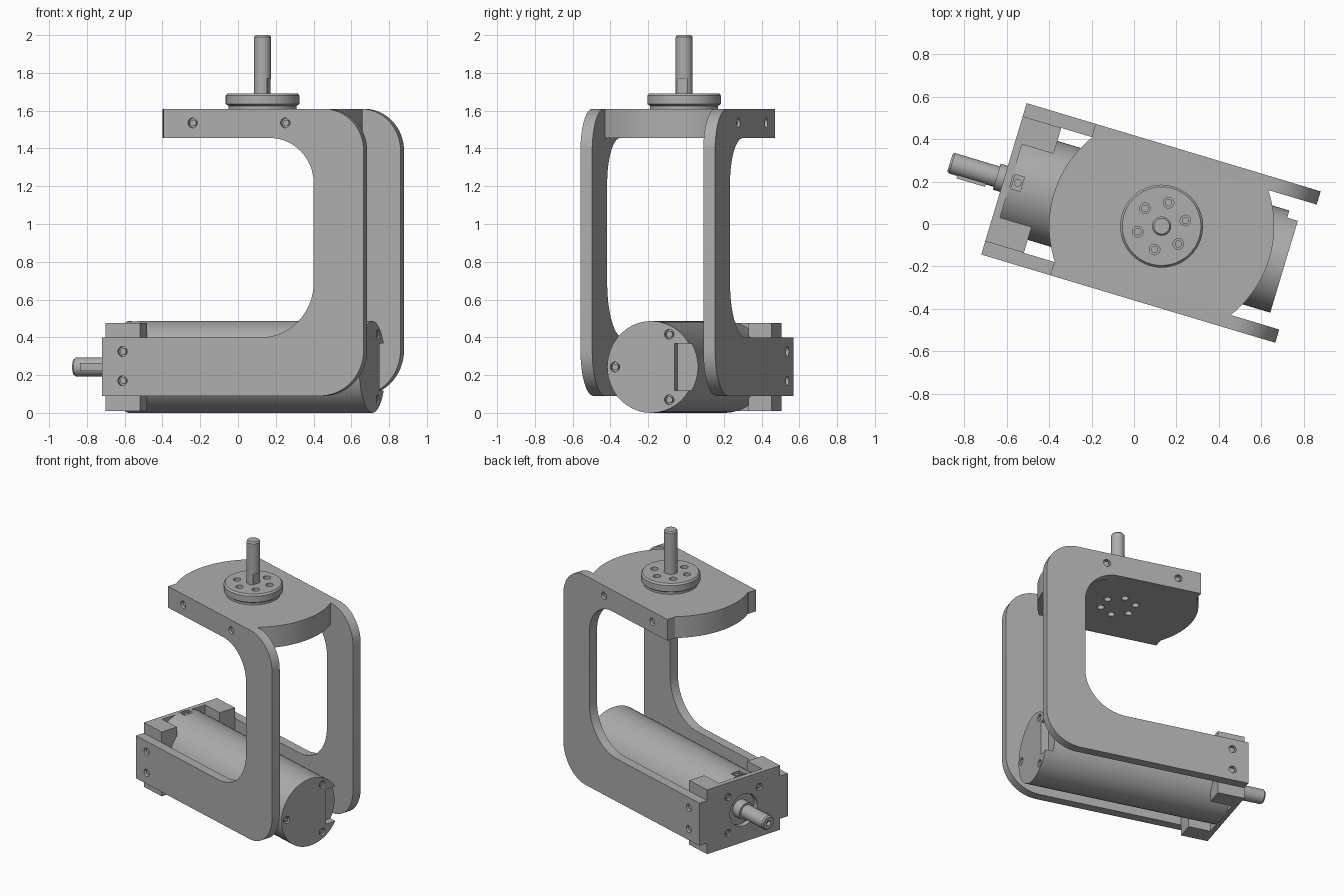
import bpy, bmesh, math
from mathutils import Matrix, Vector

if "Cube" in bpy.data.objects:
    bpy.data.objects.remove(bpy.data.objects["Cube"])

steel = bpy.data.materials.new("machined grey")
steel.use_nodes = True
grey = (0.42, 0.42, 0.42, 1)
steel.diffuse_color = grey
steel.node_tree.nodes["Principled BSDF"].inputs["Base Color"].default_value = grey

parts = []
AXIS_Z = 0.243      # height of the lower drive axis
ALONG = {"x": Matrix.Rotation(math.pi / 2, 4, "Y"),
         "y": Matrix.Rotation(-math.pi / 2, 4, "X"),
         "z": Matrix.Identity(4)}


def finish(name, bm):
    bmesh.ops.recalc_face_normals(bm, faces=bm.faces)
    mesh = bpy.data.meshes.new(name)
    bm.to_mesh(mesh)
    bm.free()
    mesh.materials.append(steel)
    ob = bpy.data.objects.new(name, mesh)
    bpy.context.collection.objects.link(ob)
    parts.append(ob)
    return ob


def add_box(bm, lo, hi):
    lo, hi = Vector(lo), Vector(hi)
    m = Matrix.Translation((lo + hi) / 2) @ Matrix.Diagonal((*(hi - lo), 1))
    bmesh.ops.create_cube(bm, size=1, matrix=m)


def add_rod(bm, r, centre, depth, axis, sides=24):
    m = Matrix.Translation(centre) @ ALONG[axis]
    bmesh.ops.create_cone(bm, cap_ends=True, segments=sides, radius1=r, radius2=r,
                          depth=depth, matrix=m)


def lathe(name, profile, axis, base):
    """Spin (radius, distance) pairs about an axis."""
    bm = bmesh.new()
    verts = [bm.verts.new((r, 0, d)) for r, d in profile]
    edges = [bm.edges.new(p) for p in zip(verts, verts[1:])]
    bmesh.ops.spin(bm, geom=verts + edges, cent=(0, 0, 0), axis=(0, 0, 1),
                   angle=math.tau, steps=64, use_duplicate=False)
    bmesh.ops.remove_doubles(bm, verts=bm.verts, dist=1e-5)
    bm.transform(Matrix.Translation(base) @ ALONG[axis])
    return finish(name, bm)


def rounded(corners):
    """Fillet the corners (x, z, radius) of a closed outline."""
    out = []
    for i, (x, z, r) in enumerate(corners):
        p = Vector((x, z))
        if not r:
            out.append(p)
            continue
        a = (Vector(corners[i - 1][:2]) - p).normalized() * r
        b = (Vector(corners[(i + 1) % len(corners)][:2]) - p).normalized() * r
        for k in range(17):
            t = k / 16 * math.pi / 2
            out.append(p + a * (1 - math.sin(t)) + b * (1 - math.cos(t)))
    return out


def extrude(name, points, vec):
    bm = bmesh.new()
    face = bm.faces.new([bm.verts.new(p) for p in points])
    ext = bmesh.ops.extrude_face_region(bm, geom=[face], use_keep_orig=True)
    bmesh.ops.translate(bm, vec=vec, verts=[v for v in ext["geom"]
                                            if isinstance(v, bmesh.types.BMVert)])
    return finish(name, bm)


def cut(ob, *cutters):
    """Subtract each cutter mesh from a part and bake the result."""
    for bm in cutters:
        tool = finish("cutter", bm)
        parts.remove(tool)
        tool.hide_render = True
        mod = ob.modifiers.new("cut", "BOOLEAN")
        mod.object, mod.operation, mod.solver = tool, "DIFFERENCE", "EXACT"
        bpy.context.view_layer.update()
        baked = bpy.data.meshes.new_from_object(
            ob.evaluated_get(bpy.context.evaluated_depsgraph_get()))
        ob.modifiers.clear()
        ob.data = baked
        bpy.data.objects.remove(tool)


def rods(r, centres, depth, axis):
    bm = bmesh.new()
    for c in centres:
        add_rod(bm, r, c, depth, axis)
    return bm


def box(lo, hi):
    bm = bmesh.new()
    add_box(bm, lo, hi)
    return bm


# Two C-shaped side arms with recessed screws
outline = rounded([(-0.775, 0.09, 0), (0.67, 0.09, 0.24), (0.67, 1.61, 0.22), (-0.436, 1.61, 0),
                   (-0.436, 1.455, 0), (0.394, 1.455, 0.24), (0.394, 0.40, 0.29),
                   (-0.775, 0.40, 0)])
screws = [(-0.275, 1.535), (0.237, 1.535), (-0.663, 0.325), (-0.663, 0.17)]
for side, name in ((-1, "front"), (1, "back")):
    arm = extrude(name + "_arm", [(p.x, side * 0.307, p.y) for p in outline],
                  (0, side * 0.065, 0))
    cut(arm, rods(0.026, [(x, side * 0.372, z) for x, z in screws], 0.05, "y"))
    finish(name + "_arm_screws",
           rods(0.017, [(x, side * 0.345, z) for x, z in screws], 0.03, "y"))

# Top plate: a disc trimmed flat between the arms
half = math.asin(0.307 / 0.53)
arc = [-half + 2 * half * k / 24 for k in range(25)]
rim = [(0.53 * math.cos(a + s), 0.53 * math.sin(a + s), 1.455) for s in (0, math.pi) for a in arc]
plate = extrude("top_plate", rim, (0, 0, 0.155))
ring = [(0.115 * math.cos(math.radians(a)), 0.115 * math.sin(math.radians(a)))
        for a in range(30, 390, 60)]
cut(plate, rods(0.024, [(x, y, 1.455) for x, y in ring], 0.06, "z"))

# Output flange with six bolt holes
flange = lathe("output_flange", [(0, 1.61), (0.18, 1.61), (0.18, 1.625), (0.195, 1.635),
                                 (0.195, 1.68), (0.185, 1.692), (0, 1.692)], "z", (0, 0, 0))
cut(flange, rods(0.025, [(x, y, 1.692) for x, y in ring], 0.06, "z"))
finish("flange_bolts", rods(0.017, [(x, y, 1.66) for x, y in ring], 0.02, "z"))

# Upright shaft with a flat near its foot
shaft = lathe("upright_shaft", [(0, 1.68), (0.045, 1.68), (0.045, 1.99), (0.037, 2.0), (0, 2.0)],
              "z", (0, 0, 0))
cut(shaft, box((0.034, -0.1, 1.6), (0.1, 0.1, 1.77)))

# Motor body with an end slot, end screws and a small top notch
motor = lathe("motor_body", [(0, -0.74), (0.243, -0.74), (0.243, -0.14), (0.243, 0.607), (0, 0.607)],
              "x", (0, 0, AXIS_Z))
ends = [(0.607, 0.2 * math.cos(a), AXIS_Z + 0.2 * math.sin(a))
        for a in (math.pi / 3, math.pi, -math.pi / 3)]
cut(motor, box((0.555, 0.13, AXIS_Z - 0.125), (0.7, 0.3, AXIS_Z + 0.125)),
    box((-0.73, -0.035, 0.455), (-0.685, 0.035, 0.6)),
    rods(0.026, ends, 0.05, "x"))
finish("motor_end_screws", rods(0.017, [(0.59, y, z) for _, y, z in ends], 0.025, "x"))
finish("notch_screw", rods(0.018, [(-0.707, 0, 0.462)], 0.025, "z"))

# End block: a thin plate with two ears cradling the motor
block = finish("end_block", box((-0.775, -0.307, 0.01), (-0.585, 0.307, 0.477)))
bore = bmesh.new()
add_rod(bore, 0.245, (-0.44, 0, AXIS_Z), 0.6, "x", 64)
recess = bmesh.new()
add_rod(recess, 0.115, (-0.8, 0, AXIS_Z), 0.2, "x", 48)
corners = [(-0.775, 0.13 * sy, AXIS_Z + 0.13 * sz) for sy in (-1, 1) for sz in (-1, 1)]
cut(block, box((-0.74, -0.18, -0.1), (-0.5, 0.18, 0.6)), bore, recess,
    rods(0.025, corners, 0.04, "x"))
finish("block_screws", rods(0.016, [(-0.76, y, z) for _, y, z in corners], 0.02, "x"))

# Lower drive shaft with collar, centre hole and key
drive = lathe("drive_shaft", [(0, -1.04), (0.043, -1.04), (0.05, -1.03), (0.05, -0.81),
                              (0.064, -0.81), (0.064, -0.73), (0, -0.73)], "x", (0, 0, AXIS_Z))
cut(drive, rods(0.018, [(-1.04, 0, AXIS_Z)], 0.06, "x"))
key = bmesh.new()
add_box(key, (-0.99, -0.062, AXIS_Z - 0.02), (-0.85, -0.02, AXIS_Z + 0.02))
finish("drive_key", key)

# Turn the assembly into place and shade
place = Matrix.Translation((0.13, -0.01, 0)) @ Matrix.Rotation(math.radians(-16.7), 4, "Z")
bpy.ops.object.select_all(action="DESELECT")
for ob in parts:
    ob.matrix_world = place
    ob.select_set(True)
bpy.context.view_layer.objects.active = parts[0]
bpy.ops.object.shade_smooth_by_angle(angle=math.radians(30))
